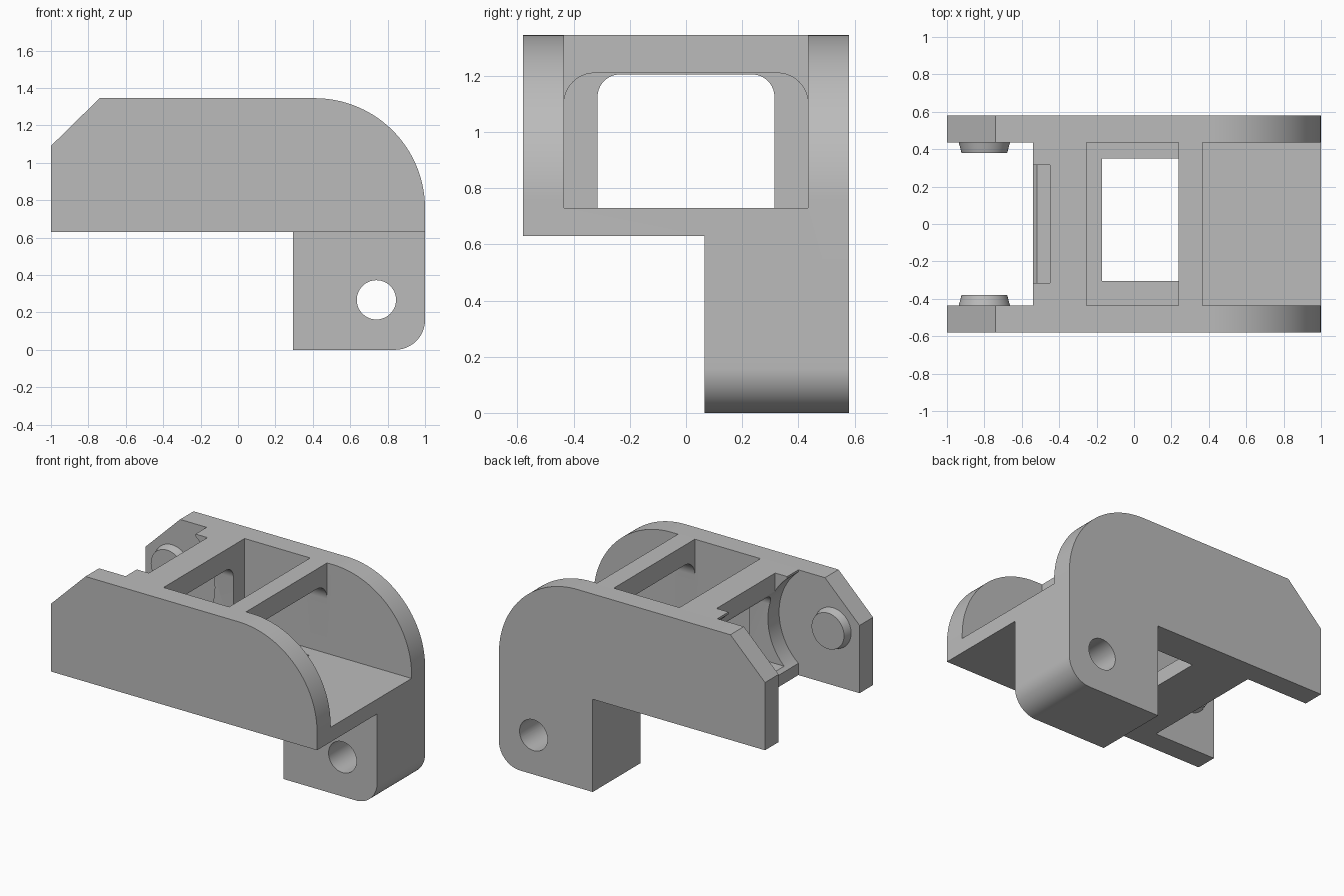
import bpy, bmesh
from math import cos, sin, pi, radians
from mathutils import Vector

cube = bpy.data.objects.get("Cube")
if cube:
    bpy.data.objects.remove(cube)

grey = bpy.data.materials.new("plain grey")
grey.use_nodes = True
colour = (0.5, 0.5, 0.5, 1)
grey.diffuse_color = colour
grey.node_tree.nodes["Principled BSDF"].inputs["Base Color"].default_value = colour


def arc(cx, cz, r, start, end, steps=24):
    angles = [radians(start + (end - start) * i / steps) for i in range(steps + 1)]
    return [(cx + r * cos(a), cz + r * sin(a)) for a in angles]


def prism(name, profile, low, high, axis="y"):
    """Extrude a profile in the xz plane along y, or in the yz plane along x."""
    bm = bmesh.new()
    place = (lambda u, v: (u, low, v)) if axis == "y" else (lambda u, v: (low, u, v))
    face = bm.faces.new([bm.verts.new(place(u, v)) for u, v in profile])
    new = bmesh.ops.extrude_face_region(bm, geom=[face])["geom"]
    shift = Vector((0, high - low, 0)) if axis == "y" else Vector((high - low, 0, 0))
    bmesh.ops.translate(bm, vec=shift, verts=[g for g in new if isinstance(g, bmesh.types.BMVert)])
    bmesh.ops.recalc_face_normals(bm, faces=bm.faces)
    mesh = bpy.data.meshes.new(name)
    bm.to_mesh(mesh)
    bm.free()
    mesh.materials.append(grey)
    obj = bpy.data.objects.new(name, mesh)
    bpy.context.collection.objects.link(obj)
    return obj


def box(name, x, y, z):
    return prism(name, [(x[0], z[0]), (x[1], z[0]), (x[1], z[1]), (x[0], z[1])], *y)


def arch(name, x, half, bottom, top, r):
    """Opening through a cross wall with rounded upper corners."""
    profile = [(-half, bottom), (half, bottom)]
    profile += arc(half - r, top - r, r, 0, 90, 12) + arc(r - half, top - r, r, 90, 180, 12)
    return prism(name, profile, *x, axis="x")


# Outer silhouette, including the leg
base, floor, top, inner = 0.63, 0.73, 1.345, 0.435
outline = [(-1, base), (0.295, base), (0.295, 0)]
outline += arc(0.84, 0.16, 0.16, -90, 0)
outline += arc(0.41, 0.755, 0.59, 0, 90, 40)
outline += [(-0.74, top), (-1, 1.09)]
body = prism("bracket_body", outline, -0.58, 0.58)

# Openings and pockets
wheel_x, wheel_z = -0.8, 1.02
cutters = [
    box("leg_side_cutter", (0.2, 1.2), (-0.8, 0.065), (-0.2, base)),
    box("front_pocket_cutter", (0.365, 1.2), (-inner, inner), (floor, 1.6)),
    box("middle_pocket_cutter", (-0.255, 0.238), (-inner, inner), (floor, 1.6)),
    box("fork_slot_cutter", (-1.2, -0.54), (-inner, inner), (0.4, 1.6)),
    prism("wheel_clearance_cutter", arc(wheel_x, wheel_z, 0.405, 0, 355, 71), -inner, inner),
    arch("front_arch_cutter", (0.2, 0.4), inner, floor, 1.21, 0.11),
    arch("rear_window_cutter", (-0.7, -0.2), 0.315, floor, 1.205, 0.08),
    box("top_notch_cutter", (-0.6, -0.45), (-0.315, 0.315), (1.15, 1.6)),
    box("floor_hole_cutter", (-0.17, 0.29), (-0.305, 0.35), (0.5, 0.9)),
    prism("leg_hole_cutter", arc(0.74, 0.267, 0.105, 0, 352.5, 47), -0.1, 0.8),
]
for cutter in cutters:
    cutter.hide_render = True
    mod = body.modifiers.new(cutter.name, "BOOLEAN")
    mod.operation = "DIFFERENCE"
    mod.solver = "EXACT"
    mod.object = cutter

# Bake the cuts, then remove the cutters
bpy.context.view_layer.update()
graph = bpy.context.evaluated_depsgraph_get()
mesh = bpy.data.meshes.new_from_object(body.evaluated_get(graph))
body.modifiers.clear()
body.data = mesh
for cutter in cutters:
    bpy.data.objects.remove(cutter)

# Tapered axle pins on the inside of the fork
parts = [body]
for name, side in (("left_axle_pin", 1), ("right_axle_pin", -1)):
    bm = bmesh.new()
    bmesh.ops.create_cone(bm, cap_ends=True, segments=48, radius1=0.137, radius2=0.122, depth=0.056)
    mesh = bpy.data.meshes.new(name)
    bm.to_mesh(mesh)
    bm.free()
    mesh.materials.append(grey)
    pin = bpy.data.objects.new(name, mesh)
    pin.location = (wheel_x, side * (inner - 0.027), wheel_z)
    pin.rotation_euler = (side * pi / 2, 0, 0)
    bpy.context.collection.objects.link(pin)
    parts.append(pin)

# Smooth curved faces, sharp corners
bpy.ops.object.select_all(action="DESELECT")
for part in parts:
    part.select_set(True)
bpy.context.view_layer.objects.active = body
bpy.ops.object.shade_smooth_by_angle(angle=radians(25))
